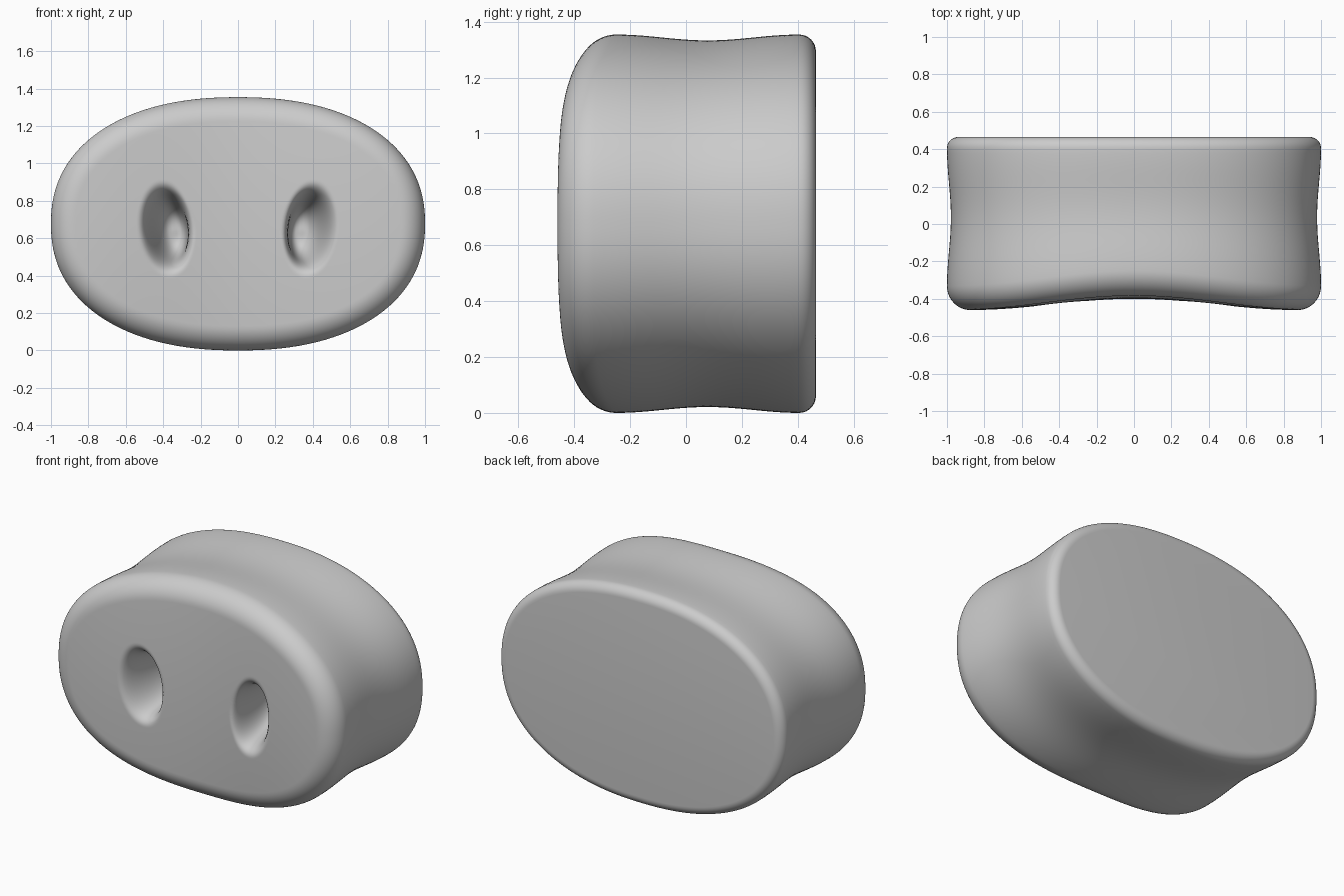
import bpy, bmesh, math

if "Cube" in bpy.data.objects:
    bpy.data.objects.remove(bpy.data.objects["Cube"])

N = 320                      # points around the outline
HALF_H, EXP = 0.677, 2.25    # outline half height and superellipse exponent
R_FRONT, R_BACK, Y_BACK = 0.125, 0.06, 0.465


def outline(a):
    c, s = math.cos(a), math.sin(a)
    r = (abs(c) ** EXP + abs(s) ** EXP) ** (-1 / EXP)
    return r * c, r * s * HALF_H


def inset_outline(i, d):
    """Outline point moved inwards along its normal."""
    a = 2 * math.pi * i / N
    x, z = outline(a)
    x0, z0 = outline(a - 0.01)
    x1, z1 = outline(a + 0.01)
    tx, tz = x1 - x0, z1 - z0
    l = math.hypot(tx, tz)
    return x - d * tz / l, z + d * tx / l


def front_y(x, z):
    """Gently saddle-shaped front face."""
    return -0.40 - 0.03 * (1 - math.cos(math.pi * x / 0.88)) + 0.025 * (z / HALF_H) ** 2


def bezier(u, p):
    v = 1 - u
    return v**3 * p[0] + 3 * v * v * u * p[1] + 3 * v * u * u * p[2] + u**3 * p[3]


def nostril(x, z):
    """Pull the face into a flared pocket; returns moved x, z and depth."""
    side = 1 if x >= 0 else -1
    dx, dz = x * side - 0.383, z + 0.027
    dx -= 0.07 * dz                       # slight outward lean
    t = math.hypot(dx / 0.15, dz / 0.26)
    if t >= 1:
        return x, z, 0
    k = bezier(1 - t, (1, 0.5, 0.75, 0))
    depth = bezier(1 - t, (0, 0, 0.42, 0.36))
    f = k / max(t, 1e-6)
    nz = dz * f
    nx = 0.383 + dx * f + 0.07 * nz - 0.12 * depth
    return side * nx, nz - 0.027 - 0.03 * depth, depth


bm = bmesh.new()
rings = []


def add_ring(fn):
    ring = []
    for i in range(N):
        x, y, z = fn(i)
        ring.append(bm.verts.new((x, y, z + HALF_H)))
    if rings:
        for i in range(N):
            j = (i + 1) % N
            bm.faces.new((rings[-1][i], rings[-1][j], ring[j], ring[i]))
    rings.append(ring)


# Rounded back edge
for k in range(9):
    a = math.pi / 2 * k / 8

    def back(i):
        x, z = inset_outline(i, R_BACK * (1 - math.sin(a)))
        return x, Y_BACK - R_BACK * (1 - math.cos(a)), z
    add_ring(back)
bm.faces.new(rings[0])

# Slightly waisted side wall
for k in range(1, 24):
    t = k / 24

    def wall(i):
        x, z = inset_outline(i, 0)
        y0, y1 = Y_BACK - R_BACK, front_y(x, z) + R_FRONT
        x, z = inset_outline(i, 0.021 * math.sin(math.pi * t) ** 2)
        return x, y0 + (y1 - y0) * t, z
    add_ring(wall)

# Rounded front edge
for k in range(15):
    a = math.pi / 2 * k / 14

    def rim(i):
        x, z = inset_outline(i, R_FRONT * (1 - math.cos(a)))
        return x, front_y(x, z) + R_FRONT * (1 - math.sin(a)), z
    add_ring(rim)

# Front face with the two nostrils
M = 90
for k in range(1, M):
    s = 1 - k / M

    def face(i):
        x, z = inset_outline(i, R_FRONT)
        x, z, d = nostril(x * s, z * s)
        return x, front_y(x, z) + d, z
    add_ring(face)
centre = bm.verts.new((0, front_y(0, 0), HALF_H))
for i in range(N):
    bm.faces.new((rings[-1][i], rings[-1][(i + 1) % N], centre))

bmesh.ops.recalc_face_normals(bm, faces=bm.faces)
mesh = bpy.data.meshes.new("snout")
bm.to_mesh(mesh)
bm.free()
snout = bpy.data.objects.new("snout", mesh)
bpy.context.collection.objects.link(snout)
bpy.context.view_layer.objects.active = snout
snout.select_set(True)
bpy.ops.object.shade_smooth_by_angle(angle=math.radians(50))
